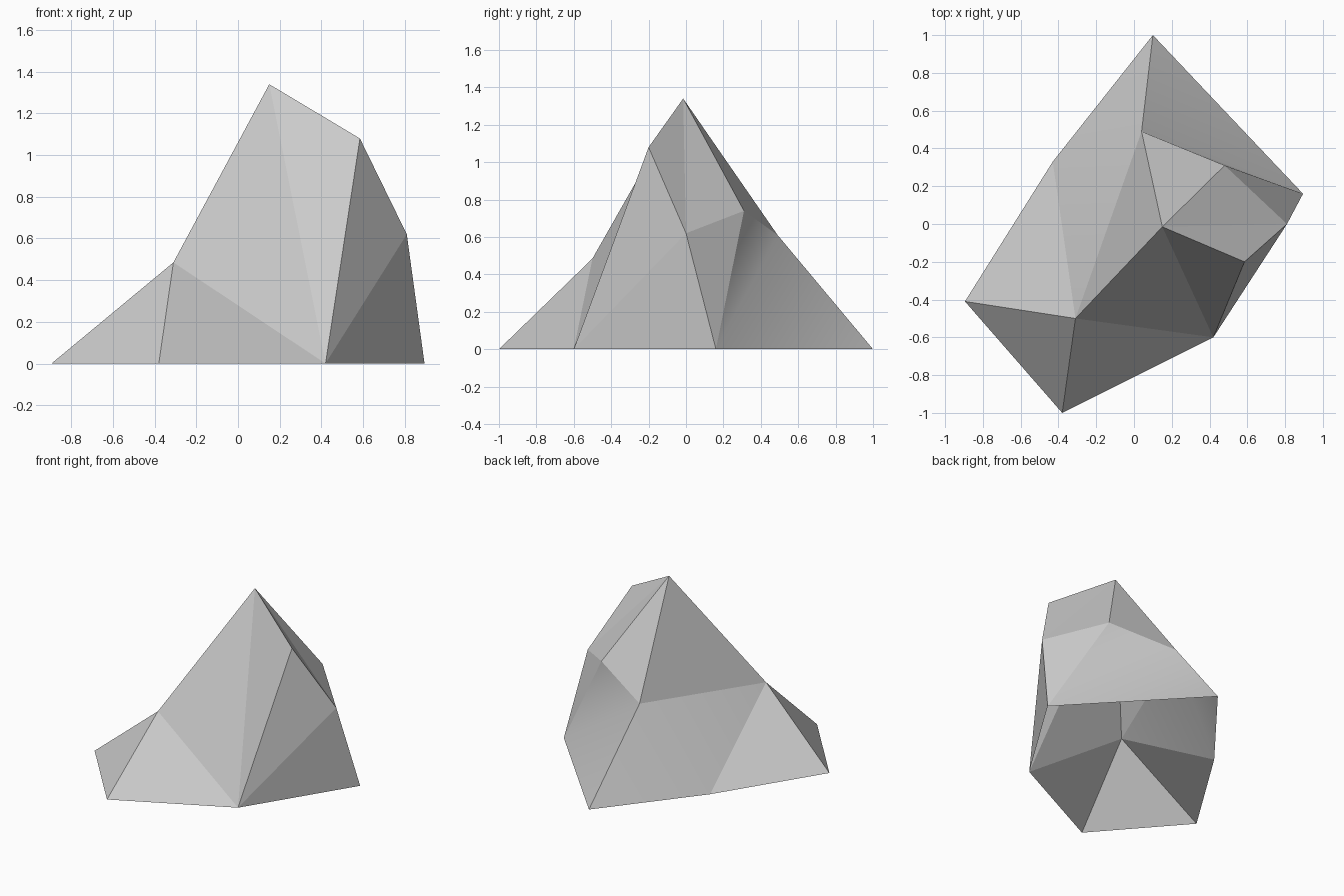
import bpy
import bmesh
from mathutils import Vector

old = bpy.data.objects.get("Cube")
if old:
    bpy.data.objects.remove(old, do_unlink=True)

# Stone colour
grey = bpy.data.materials.new("stone grey")
grey.use_nodes = True
colour = (0.6, 0.6, 0.6, 1)
grey.diffuse_color = colour
shader = next(n for n in grey.node_tree.nodes if n.type == "BSDF_PRINCIPLED")
shader.inputs["Base Color"].default_value = colour
shader.inputs["Roughness"].default_value = 0.9

# Corners: ground outline a-f, upper corners g-k, peak p
corners = {
    "a": (-.895, -.41, 0), "b": (-.38, -1, 0), "c": (.42, -.6, 0),
    "d": (.895, .16, 0), "e": (.1, 1, 0), "f": (-.43, .33, 0),
    "g": (-.31, -.5, .485), "h": (.585, -.2, 1.08), "i": (.81, 0, .62),
    "j": (.48, .31, .74), "k": (.04, .49, .61), "p": (.15, -.015, 1.34),
}
# Facets of the stone, each named by its corners; the underside is open
facets = ("abg bcg gcp chp cih cdi phi pij ijd pjk pkg "
          "jdk kde efk fgk afg").split()
# Creases inside the two warped facets, which shade smoothly
soft = {frozenset("kd"), frozenset("fk")}

bm = bmesh.new()
verts = {name: bm.verts.new(co) for name, co in corners.items()}
names = {v: name for name, v in verts.items()}
core = Vector((.1, 0, .3))
for facet in facets:
    face = bm.faces.new([verts[n] for n in facet])
    face.normal_update()
    if face.normal.dot(face.calc_center_median() - core) < 0:
        face.normal_flip()
    face.smooth = True
for edge in bm.edges:
    edge.smooth = frozenset(names[v] for v in edge.verts) in soft

mesh = bpy.data.meshes.new("rock")
bm.to_mesh(mesh)
bm.free()
mesh.materials.append(grey)
rock = bpy.data.objects.new("rock", mesh)
bpy.context.collection.objects.link(rock)
